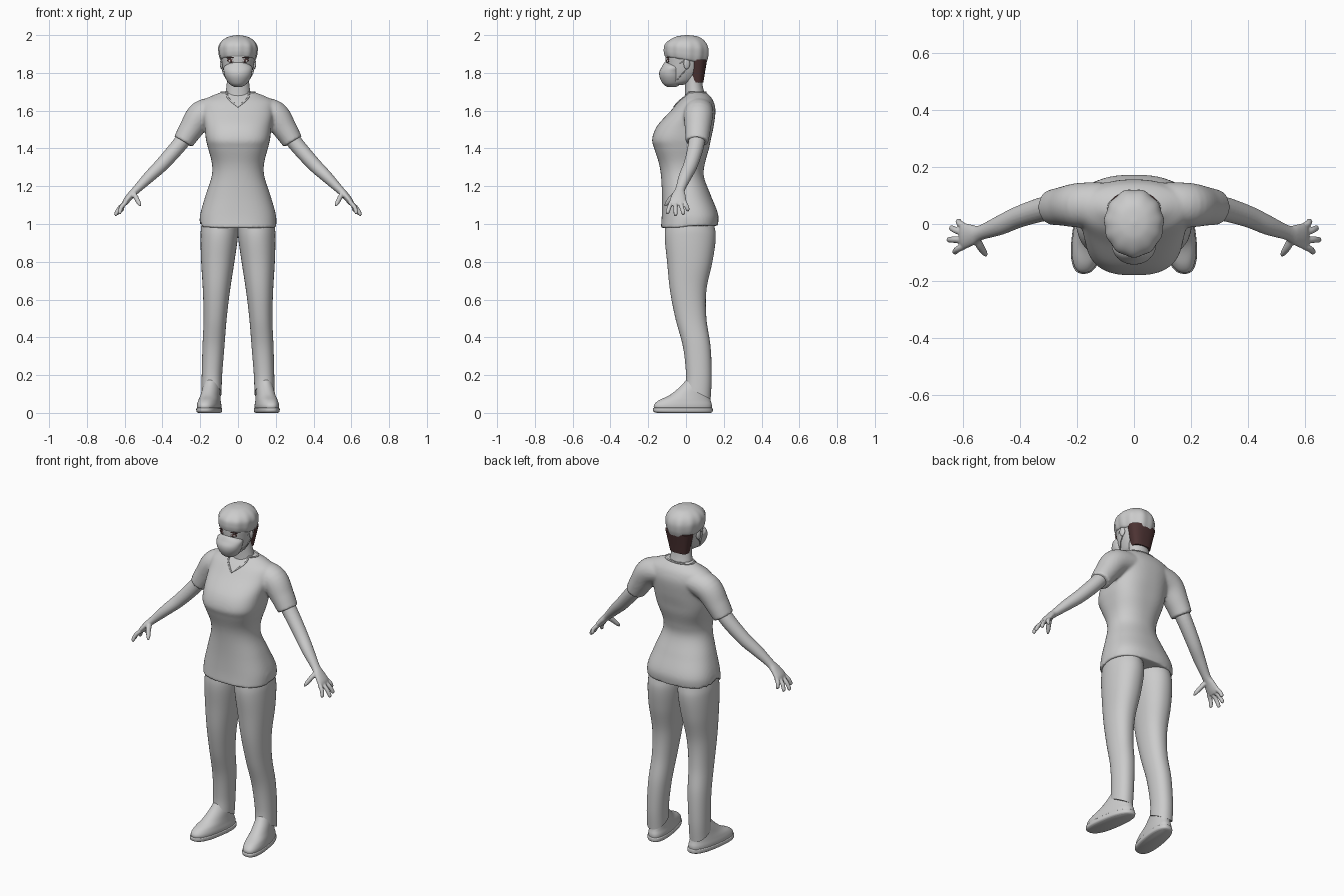
import bpy, bmesh, math
from mathutils import Vector, Matrix

cube = bpy.data.objects.get("Cube")
if cube:
    bpy.data.objects.remove(cube, do_unlink=True)


def material(name, rgb):
    m = bpy.data.materials.new(name)
    m.use_nodes = True
    m.diffuse_color = (*rgb, 1)
    m.node_tree.nodes["Principled BSDF"].inputs["Base Color"].default_value = (*rgb, 1)
    return m


GREY = material("plain grey", (0.6, 0.6, 0.6))
DARK = material("dark brown", (0.075, 0.034, 0.034))
WHITE = material("eye white", (0.75, 0.73, 0.72))


def spline(rows, steps=6):
    """Smooth in-between rows passing through every given row."""
    out = []
    for i in range(len(rows) - 1):
        p = [rows[max(i - 1, 0)], rows[i], rows[i + 1], rows[min(i + 2, len(rows) - 1)]]
        for k in range(steps):
            t = k / steps
            out.append([b + 0.5 * t * (c - a + t * (2 * a - 5 * b + 4 * c - d + t * (3 * (b - c) + d - a)))
                        for a, b, c, d in zip(*p)])
    return out + [list(rows[-1])]


def oval(z, cx, rx, front, back, n=2.0, tilt=0.0, count=48):
    """Horizontal superellipse ring."""
    cy, ry, ring = (front + back) / 2, (back - front) / 2, []
    for i in range(count):
        a = 2 * math.pi * i / count
        c, s = math.cos(a), math.sin(a)
        y = math.copysign(abs(s) ** (2 / n), s) * ry
        ring.append(Vector((cx + math.copysign(abs(c) ** (2 / n), c) * rx, cy + y, z - tilt * y)))
    return ring


def stack(rows, count=48):
    return [oval(*r, count=count) for r in spline(rows)]


def limb(points, count=20):
    """Rings along a path of x, y, z, thickness, width."""
    rows, rings = spline(points), []
    for i, r in enumerate(rows):
        tangent = (Vector(rows[min(i + 1, len(rows) - 1)][:3]) - Vector(rows[max(i - 1, 0)][:3])).normalized()
        wide = (Vector((0, 1, 0)) - tangent * tangent.y).normalized()
        thick = tangent.cross(wide)
        angles = [2 * math.pi * k / count for k in range(count)]
        rings.append([Vector(r[:3]) + thick * r[3] * math.cos(a) + wide * r[4] * math.sin(a) for a in angles])
    return rings


def flip(rings):
    return [[Vector((-v.x, v.y, v.z)) for v in ring] for ring in rings]


def finish(name, bm, mat, mirror, voxel=0, smooth=4):
    bmesh.ops.recalc_face_normals(bm, faces=bm.faces)
    mesh = bpy.data.meshes.new(name)
    bm.to_mesh(mesh)
    bm.free()
    ob = bpy.data.objects.new(name, mesh)
    bpy.context.collection.objects.link(ob)
    mesh.materials.append(mat)
    bpy.ops.object.select_all(action='DESELECT')
    ob.select_set(True)
    bpy.context.view_layer.objects.active = ob
    bpy.ops.object.shade_smooth_by_angle(angle=math.radians(50))
    if voxel:
        mod = ob.modifiers.new("blend", 'REMESH')
        mod.mode, mod.voxel_size, mod.use_smooth_shade = 'VOXEL', voxel, True
        mod = ob.modifiers.new("relax", 'SMOOTH')
        mod.factor, mod.iterations = 0.5, smooth
    if mirror:
        ob.modifiers.new("mirror", 'MIRROR').use_mirror_merge = False
    return ob


def loft(name, shells, mat=GREY, mirror=False, voxel=0, smooth=4, shape=None):
    bm = bmesh.new()
    for rings in shells:
        vs = [[bm.verts.new(shape(v) if shape else v) for v in ring] for ring in rings]
        for a, b in zip(vs, vs[1:]):
            for i in range(len(a)):
                j = (i + 1) % len(a)
                bm.faces.new((a[i], a[j], b[j], b[i]))
        bm.faces.new(vs[0])
        bm.faces.new(vs[-1])
    return finish(name, bm, mat, mirror, voxel, smooth)


def ellipsoid(name, centre, radii, mat, turn=0.0, slant=0.0):
    bm = bmesh.new()
    bmesh.ops.create_uvsphere(bm, u_segments=20, v_segments=12, radius=1)
    bm.transform(Matrix.Translation(centre) @ Matrix.Rotation(turn, 4, 'Z')
                 @ Matrix.Rotation(slant, 4, 'Y') @ Matrix.Diagonal((*radii, 1)))
    return finish(name, bm, mat, True)


def cord(name, points, radius, mirror=False, cyclic=False):
    cu = bpy.data.curves.new(name, 'CURVE')
    cu.dimensions, cu.bevel_depth, cu.bevel_resolution = '3D', radius, 2
    sp = cu.splines.new('POLY')
    sp.points.add(len(points) - 1)
    for p, co in zip(sp.points, points):
        p.co = (*co, 1)
    sp.use_cyclic_u = cyclic
    cu.materials.append(GREY)
    ob = bpy.data.objects.new(name, cu)
    bpy.context.collection.objects.link(ob)
    if mirror:
        ob.modifiers.new("mirror", 'MIRROR')


# Tunic: body and short sleeves blended together, with side vents in the hem
body = [(.978, 0, .203, -.133, .168, 2.6), (1.05, 0, .2, -.128, .17, 2.5), (1.15, 0, .172, -.127, .132, 2.3),
        (1.25, 0, .14, -.132, .095, 2.2), (1.32, 0, .138, -.143, .1, 2.3), (1.4, 0, .158, -.168, .122, 2.6),
        (1.45, 0, .17, -.179, .132, 2.7), (1.52, 0, .178, -.152, .147, 2.5), (1.6, 0, .19, -.08, .156, 2.3),
        (1.65, 0, .187, -.037, .145, 2.1), (1.68, 0, .135, -.005, .125, 2), (1.7, 0, .08, .01, .1, 2)]
sleeve = limb([(.1, .07, 1.605, .065, .075), (.19, .066, 1.58, .075, .078),
               (.25, .062, 1.5, .064, .068), (.29, .058, 1.435, .055, .061)], 32)


def vent(v):
    low = max(0, (1.05 - v.z) / .07)
    notch = max(0, 1 - abs(v.y + .004) / .022) * .045 * (abs(v.x) > .1)
    return v + Vector((0, 0, low * (notch + (.012 if v.y > 0 else 0))))


loft("tunic", [stack(body, 96), sleeve, flip(sleeve)], voxel=.008, shape=vent)

# Neckline trim following the tunic surface
fine, trim = spline(body), []
for i in range(48):
    a = 2 * math.pi * i / 48
    z = 1.697
    if math.sin(a) < 0:
        z = 1.62 + .077 * min(1, 1.7 * abs(math.cos(a))) ** .8
    for lo, hi in zip(fine, fine[1:]):
        if lo[0] <= z <= hi[0]:
            t = (z - lo[0]) / (hi[0] - lo[0])
            trim.append(oval(*[p + (q - p) * t for p, q in zip(lo, hi)])[i])
            break
cord("neckline_trim", trim, .005, cyclic=True)

# Trousers
loft("trouser_leg", [stack([
    (.105, .14, .053, -.004, .13, 2.2, .5), (.2, .138, .054, 0, .136, 2.2, .15), (.35, .13, .058, -.016, .13, 2.2, 0),
    (.5, .121, .061, -.056, .108, 2.2, 0), (.65, .114, .072, -.085, .108, 2.2, 0), (.8, .107, .088, -.1, .14, 2.2, 0),
    (.92, .1, .098, -.112, .157, 2.1, 0), (.99, .097, .097, -.108, .15, 2, 0), (1.1, .09, .08, -.09, .12, 2, 0)])],
    mirror=True)

# Shoes, toes turned out
toe_out = lambda v: Vector((v.x - .15 * v.y, v.y, v.z))
loft("shoe", [stack([(.012, .15, .056, -.165, .135, 2.4), (.04, .15, .058, -.17, .137, 2.4),
                     (.066, .15, .054, -.145, .13, 2.3), (.095, .149, .049, -.085, .124, 2.2),
                     (.14, .147, .044, -.03, .118, 2), (.18, .145, .036, .005, .11, 2)])], mirror=True, shape=toe_out)
loft("shoe_sole", [stack([(0, .15, .052, -.155, .132, 2.5), (.007, .15, .06, -.172, .141, 2.5),
                          (.024, .15, .061, -.174, .141, 2.5), (.028, .15, .055, -.165, .135, 2.5)])],
     mirror=True, shape=toe_out)

# Arms with hands
arm = limb([(.25, .06, 1.5, .042, .045), (.31, .054, 1.42, .041, .043), (.4, .026, 1.318, .037, .038),
            (.47, -.005, 1.25, .031, .034), (.535, -.03, 1.185, .022, .026), (.565, -.038, 1.155, .019, .036),
            (.592, -.042, 1.122, .017, .045), (.603, -.043, 1.104, .012, .042)])
shells = [arm]
for ky, tip in ((-.008, (.616, .012, 1.07)), (-.032, (.643, -.012, 1.051)),
                (-.055, (.652, -.055, 1.045)), (-.077, (.63, -.1, 1.055))):
    knuckle = Vector((.594, ky, 1.115))
    tip = Vector(tip)
    mid = knuckle.lerp(tip, .5) + Vector((.005, 0, .004))
    near = knuckle.lerp(tip, .92)
    shells.append(limb([(*knuckle, .012, .012), (*mid, .0115, .0115), (*near, .01, .01), (*tip, .004, .004)], 12))
shells.append(limb([(.553, -.045, 1.165, .013, .016), (.54, -.075, 1.14, .013, .015),
                    (.524, -.1, 1.11, .011, .011), (.516, -.112, 1.094, .004, .004)], 12))
loft("arm", shells, mirror=True, voxel=.004, smooth=3)

# Neck and head
loft("neck", [stack([(1.62, 0, .08, -.01, .12), (1.69, 0, .067, -.006, .098),
                     (1.75, 0, .059, -.006, .086), (1.82, 0, .058, -.01, .086)])])
loft("head", [stack([(1.735, 0, .03, -.085, -.02), (1.755, 0, .054, -.1, .04), (1.8, 0, .074, -.106, .08),
                     (1.85, 0, .085, -.107, .1, 2.2), (1.9, 0, .09, -.107, .108, 2.2), (1.95, 0, .08, -.09, .1)])])
loft("hair_back", [stack([(1.748, 0, .057, .022, .092, 2.6), (1.8, 0, .068, .018, .1, 2.5),
                          (1.87, 0, .084, .01, .112, 2.4)])], mat=DARK)
ellipsoid("ear", (.086, .004, 1.848), (.009, .017, .029), GREY, turn=.25)


# Gathered cloth cap, lower at the back
def gather(v):
    a = math.atan2(v.y, v.x)
    k = 1 + .018 * math.sin(11 * a) * min(1, (2 - v.z) / .06)
    return Vector((v.x * k, v.y * k, v.z - .17 * v.y * (2 - v.z) / .125))


loft("cap", [stack([(1.868, 0, .088, -.109, .106), (1.878, 0, .096, -.113, .112), (1.905, 0, .102, -.116, .12),
                    (1.94, 0, .102, -.111, .12), (1.97, 0, .085, -.088, .102), (1.992, 0, .05, -.05, .066),
                    (2.0, 0, .006, -.002, .012)], 88)], shape=gather)

# Face mask and its ear loops
loft("face_mask", [stack([(1.726, 0, .02, -.1, -.05), (1.742, 0, .046, -.122, -.03), (1.775, 0, .067, -.139, -.02),
                          (1.805, 0, .075, -.141, -.02), (1.832, 0, .074, -.128, -.02),
                          (1.85, 0, .045, -.118, -.05), (1.856, 0, .016, -.113, -.08)])])
cord("upper_ear_loop", [(.066, -.055, 1.834), (.084, -.025, 1.855), (.091, .005, 1.876)], .0025, True)
cord("lower_ear_loop", [(.06, -.045, 1.765), (.078, -.02, 1.795), (.085, .008, 1.825)], .0025, True)

# Eyes and brows
ellipsoid("eyelid_line", (.037, -.0965, 1.864), (.022, .004, .0105), DARK, turn=.3, slant=-.1)
ellipsoid("eye_white", (.037, -.0985, 1.863), (.016, .004, .006), WHITE, turn=.3)
ellipsoid("iris", (.036, -.1005, 1.8635), (.0065, .004, .006), DARK, turn=.3)
ellipsoid("eyebrow", (.04, -.0965, 1.881), (.023, .005, .004), DARK, turn=.33, slant=.08)
